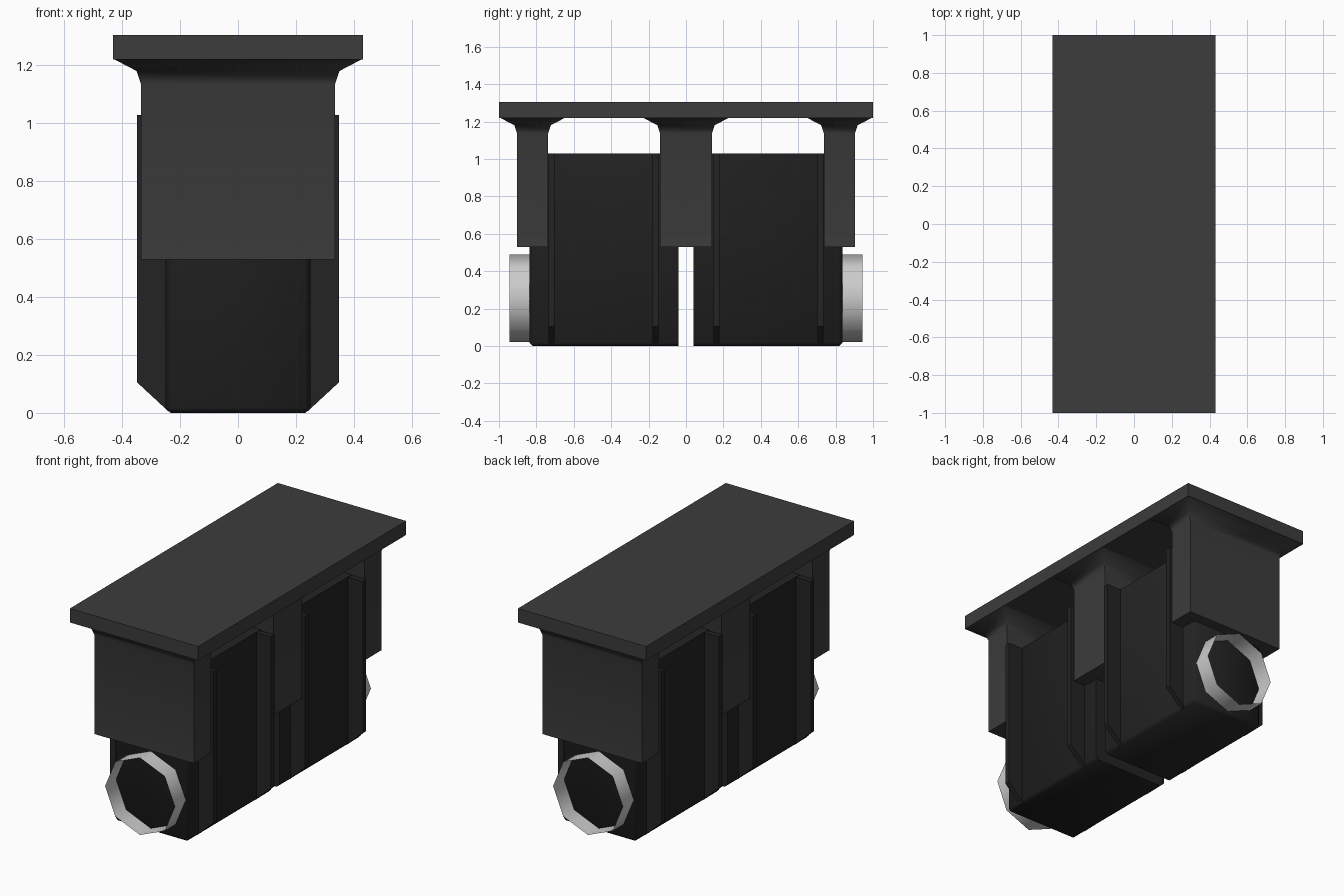
import bpy, bmesh
from math import radians
from mathutils import Matrix

if "Cube" in bpy.data.objects:
    bpy.data.objects.remove(bpy.data.objects["Cube"])


def material(name, v):
    m = bpy.data.materials.new(name)
    m.diffuse_color = (v, v, v, 1)
    m.use_nodes = True
    m.node_tree.nodes["Principled BSDF"].inputs["Base Color"].default_value = m.diffuse_color
    return m


FRAME = material("frame_grey", 0.045)
DARK = material("casing_black", 0.017)


def finish(name, bm, mat=None, smooth=None):
    bmesh.ops.recalc_face_normals(bm, faces=bm.faces)
    me = bpy.data.meshes.new(name)
    bm.to_mesh(me)
    bm.free()
    ob = bpy.data.objects.new(name, me)
    bpy.context.collection.objects.link(ob)
    if mat:
        me.materials.append(mat)
    if smooth:
        bpy.ops.object.select_all(action='DESELECT')
        ob.select_set(True)
        bpy.context.view_layer.objects.active = ob
        bpy.ops.object.shade_smooth_by_angle(angle=radians(smooth))
    return ob


def box(x0, x1, y0, y1, z0, z1):
    bm = bmesh.new()
    bmesh.ops.create_cube(bm, size=1)
    bmesh.ops.scale(bm, vec=(x1 - x0, y1 - y0, z1 - z0), verts=bm.verts)
    bmesh.ops.translate(bm, vec=((x0 + x1) / 2, (y0 + y1) / 2, (z0 + z1) / 2), verts=bm.verts)
    return bm


def pillar(name, y0, y1):
    # rectangular post flaring out under the top plate
    bm = bmesh.new()
    rings = []
    for z, o in ((0.53, 0), (1.135, 0), (1.18, 0.015), (1.222, 0.095)):
        x = 0.335 + o
        rings.append([bm.verts.new(p) for p in
                      ((-x, y0 - o, z), (x, y0 - o, z), (x, y1 + o, z), (-x, y1 + o, z))])
    for a, b in zip(rings, rings[1:]):
        for i in range(4):
            j = (i + 1) % 4
            bm.faces.new((a[i], a[j], b[j], b[i]))
    bm.faces.new(rings[0])
    bm.faces.new(rings[-1])
    finish(name, bm, FRAME, 50)


def rib(name, y0, y1, side):
    # side fin with a slanted foot
    bm = bmesh.new()
    prof = ((0.22, 0.005), (0.24, 0.005), (0.348, 0.105), (0.348, 1.028), (0.22, 1.028))
    f = bm.faces.new([bm.verts.new((side * x, y0, z)) for x, z in prof])
    ext = bmesh.ops.extrude_face_region(bm, geom=[f])["geom"]
    bmesh.ops.translate(bm, vec=(0, y1 - y0, 0),
                        verts=[v for v in ext if isinstance(v, bmesh.types.BMVert)])
    finish(name, bm, DARK)


# top plate and centre post
finish("top_plate", box(-0.432, 0.432, -1, 1, 1.22, 1.305), FRAME)
pillar("centre_pillar", -0.138, 0.138)

for s, tag in ((-1, "front"), (1, "back")):
    # end post
    pillar(tag + "_pillar", *sorted((s * 0.738, s * 0.903)))

    # casing, bevelled at the bottom and the outer corners
    y0, y1 = sorted((s * 0.04, s * 0.838))
    bm = box(-0.25, 0.25, y0, y1, 0, 1.03)

    def bevelled(e):
        a, b = (v.co for v in e.verts)
        bottom = a.z < 0.01 and b.z < 0.01
        outer = abs(a.y) > 0.8 and abs(b.y) > 0.8
        inner = abs(a.y) < 0.1 and abs(b.y) < 0.1
        return not inner and (bottom or (outer and abs(a.z - b.z) > 0.5))

    bmesh.ops.bevel(bm, geom=[e for e in bm.edges if bevelled(e)], offset=0.018,
                    segments=1, affect='EDGES')
    finish(tag + "_casing", bm, DARK, 50)

    # side fins
    for side, sn in ((-1, "left"), (1, "right")):
        for a, b, rn in ((0.147, 0.179, "inner"), (0.703, 0.735, "outer")):
            rib(f"{tag}_{sn}_{rn}_rib", *sorted((s * a, s * b)), side)

    # thin octagonal sleeve, open at both ends
    bm = bmesh.new()
    bmesh.ops.create_circle(bm, segments=8, radius=0.235)
    bmesh.ops.transform(bm, matrix=Matrix.Translation((0, s * 0.835, 0.255))
                        @ Matrix.Rotation(radians(90), 4, 'X'), verts=bm.verts)
    ext = bmesh.ops.extrude_edge_only(bm, edges=bm.edges[:])["geom"]
    bmesh.ops.translate(bm, vec=(0, s * 0.108, 0),
                        verts=[v for v in ext if isinstance(v, bmesh.types.BMVert)])
    finish(tag + "_sleeve", bm, None, 60)
